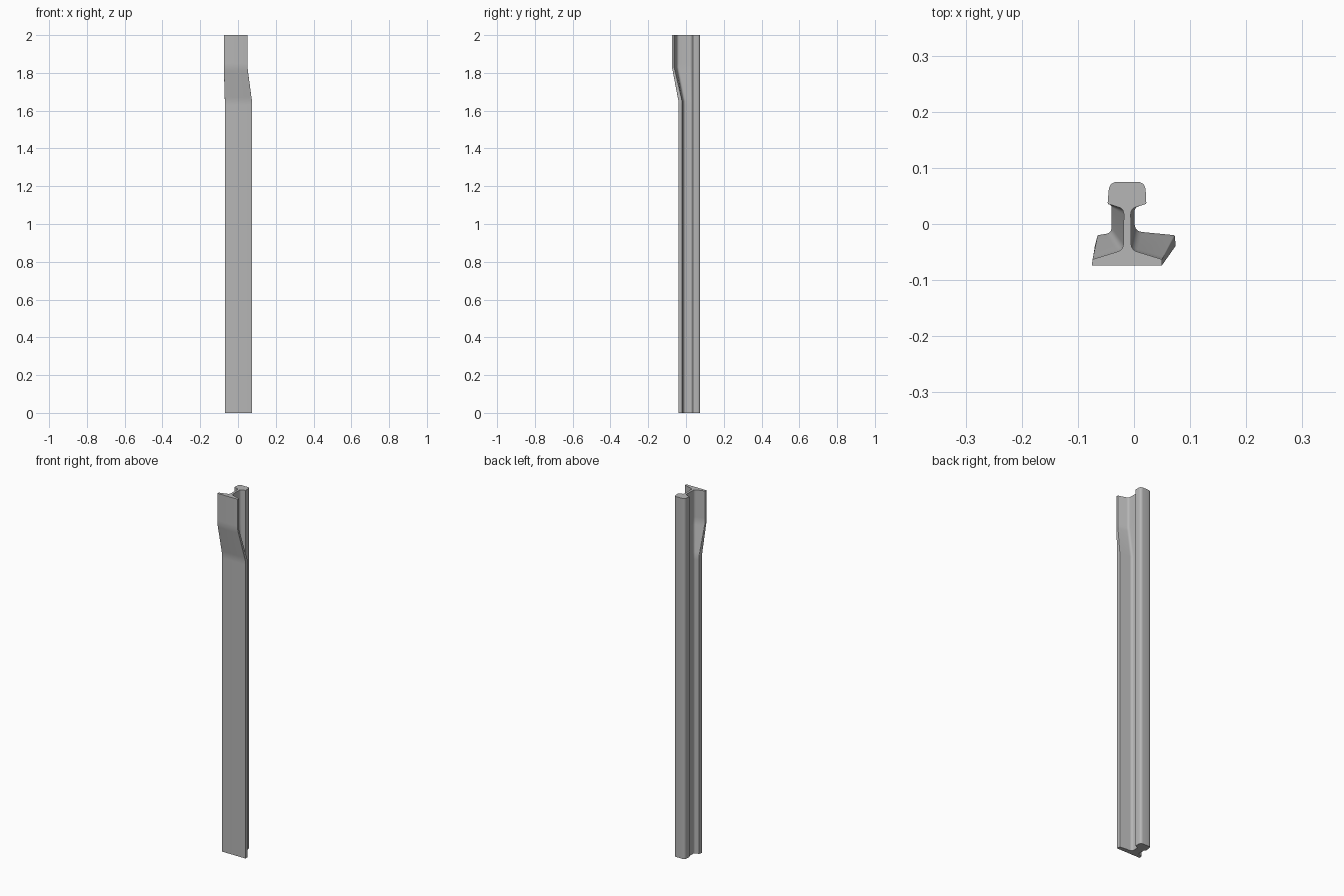
import bpy, bmesh, math
from mathutils import Vector

cube = bpy.data.objects.get("Cube")
if cube:
    bpy.data.objects.remove(cube)

steel = bpy.data.materials.new("grey_steel")
steel.use_nodes = True
colour = (0.47, 0.47, 0.47, 1)
steel.diffuse_color = colour
steel.node_tree.nodes["Principled BSDF"].inputs["Base Color"].default_value = colour

STEPS = 5


def rounded(corners):
    """Outline with every corner (x, y, cut length) rounded off."""
    points = []
    for i, (x, y, cut) in enumerate(corners):
        corner = Vector((x, y))
        before = Vector(corners[i - 1][:2])
        after = Vector(corners[(i + 1) % len(corners)][:2])
        start = corner + (before - corner).normalized() * cut
        end = corner + (after - corner).normalized() * cut
        for s in range(STEPS + 1):
            t = s / STEPS
            points.append(start * (1 - t) ** 2 + corner * 2 * t * (1 - t) + end * t * t)
    return points


def section(foot, web_right, web_left):
    """Rail cross-section: foot corners and web lines vary, the head is shared."""
    front_left, front_right, top_right, top_left = foot
    head_right = [(0.022, 0.036, 0.002), (0.020, 0.075, 0.015)]
    head_left = [(-0.044, 0.075, 0.015), (-0.047, 0.036, 0.002)]
    return rounded([front_left, front_right, top_right, *web_right,
                    *head_right, *head_left, *web_left, top_left])


# Asymmetric thick-web section of the long lower run
blade = section(
    [(-0.070, -0.040, 0.001), (0.074, -0.040, 0.001),
     (0.073, -0.020, 0.003), (-0.065, -0.020, 0.002)],
    [(0.001, -0.013, 0.014), (0.001, 0.029, 0.007)],
    [(-0.040, 0.033, 0.003), (-0.040, -0.016, 0.010)])

# Standard thin-web section of the forged upper end
standard = section(
    [(-0.075, -0.074, 0.001), (0.050, -0.074, 0.001),
     (0.050, -0.063, 0.001), (-0.074, -0.063, 0.001)],
    [(-0.005, -0.046, 0.011), (-0.006, 0.027, 0.010)],
    [(-0.018, 0.027, 0.010), (-0.019, -0.046, 0.011)])

# Loft the rail; close rings keep the bends crisp
heights = [(0, 0), (1.63, 0), (1.65, 0), (1.67, 0.11),
           (1.81, 0.89), (1.83, 1), (1.85, 1), (2, 1)]
bm = bmesh.new()
rings = []
for z, blend in heights:
    rings.append([bm.verts.new((*a.lerp(b, blend), z)) for a, b in zip(blade, standard)])
for low, high in zip(rings, rings[1:]):
    for i in range(len(low)):
        bm.faces.new((low[i - 1], low[i], high[i], high[i - 1]))
bm.faces.new(rings[0][::-1])
bm.faces.new(rings[-1])
bmesh.ops.recalc_face_normals(bm, faces=bm.faces)

mesh = bpy.data.meshes.new("rail")
bm.to_mesh(mesh)
bm.free()
mesh.materials.append(steel)
rail = bpy.data.objects.new("rail", mesh)
bpy.context.collection.objects.link(rail)
bpy.context.view_layer.objects.active = rail
rail.select_set(True)
bpy.ops.object.shade_smooth_by_angle(angle=math.radians(30))
